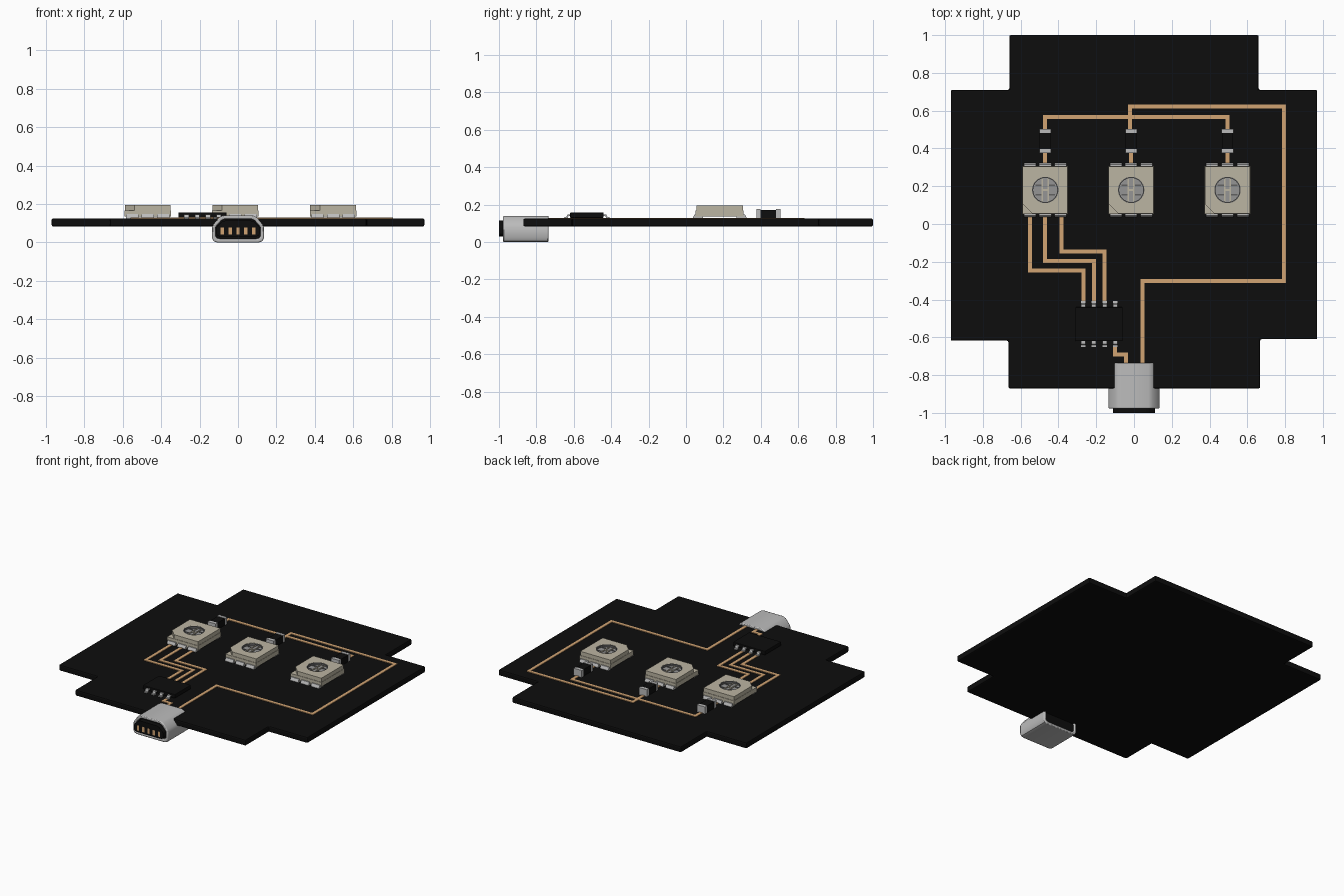
import bpy, bmesh, math
from mathutils import Vector

if "Cube" in bpy.data.objects:
    bpy.data.objects.remove(bpy.data.objects["Cube"])


def material(name, r, g, b):
    m = bpy.data.materials.new(name)
    m.diffuse_color = (r, g, b, 1)
    m.use_nodes = True
    m.node_tree.nodes["Principled BSDF"].inputs["Base Color"].default_value = m.diffuse_color
    return m


BLACK = material("black", 0.004, 0.004, 0.004)
COPPER = material("copper", 0.64, 0.37, 0.17)
BEIGE = material("beige", 0.5, 0.46, 0.36)
DARK = material("dark_grey", 0.12, 0.12, 0.12)
GREY = material("lens_grey", 0.3, 0.3, 0.3)
METAL = material("metal", 0.5, 0.5, 0.5)


def finish(name, bm, mat):
    bmesh.ops.recalc_face_normals(bm, faces=bm.faces)
    me = bpy.data.meshes.new(name)
    bm.to_mesh(me)
    bm.free()
    ob = bpy.data.objects.new(name, me)
    bpy.context.collection.objects.link(ob)
    if mat:
        me.materials.append(mat)
    return ob


def place(axis, p, d):
    return {"x": (d, p[0], p[1]), "y": (p[0], d, p[1]), "z": (p[0], p[1], d)}[axis]


def prism(name, pts, lo, hi, mat=None, axis="z", bevel=0.0, hole=None):
    """Extrude a profile along an axis; an equal-length hole makes a tube."""
    bm = bmesh.new()
    rings = [[bm.verts.new(place(axis, p, d)) for p in prof]
             for prof in ([pts, hole] if hole else [pts]) for d in (lo, hi)]
    n = len(pts)
    pairs = [(0, 1), (2, 3), (0, 2), (1, 3)] if hole else [(0, 1)]
    for a, b in pairs:
        for i in range(n):
            j = (i + 1) % n
            bm.faces.new((rings[a][i], rings[a][j], rings[b][j], rings[b][i]))
    if not hole:
        bm.faces.new(rings[0])
        bm.faces.new(rings[1])
    ob = finish(name, bm, mat)
    if bevel:
        mod = ob.modifiers.new("bevel", "BEVEL")
        mod.width, mod.segments = bevel, 2
        mod.limit_method, mod.angle_limit = "ANGLE", math.radians(50)
    return ob


def box(name, x0, x1, y0, y1, z0, z1, mat=None, bevel=0.0):
    return prism(name, [(x0, y0), (x1, y0), (x1, y1), (x0, y1)], z0, z1, mat, bevel=bevel)


def circle(cx, cy, r, n=32):
    return [(cx + r * math.cos(i * math.tau / n), cy + r * math.sin(i * math.tau / n)) for i in range(n)]


TOP = 0.125


# Right-angled copper track, mitred at its corners
def trace(pts, w=0.021):
    pts = [Vector(p) for p in pts]
    normals = [Vector((-(b - a).y, (b - a).x)).normalized() for a, b in zip(pts, pts[1:])]
    offs = [normals[0]] + [a + b for a, b in zip(normals, normals[1:])] + [normals[-1]]
    left = [p + o * w / 2 for p, o in zip(pts, offs)]
    right = [p - o * w / 2 for p, o in zip(pts, offs)]
    prism("copper_trace", left + right[::-1], TOP - 0.005, TOP + 0.004, COPPER)


# Circuit board, cross-shaped
prism("circuit_board", [
    (-0.665, -0.87), (0.668, -0.87), (0.668, -0.61), (0.97, -0.61), (0.97, 0.71), (0.66, 0.71),
    (0.66, 1.0), (-0.66, 1.0), (-0.66, 0.71), (-0.97, 0.71), (-0.97, -0.618), (-0.665, -0.618)],
    0.083, TOP, BLACK, bevel=0.008)

LED_X = (-0.47, -0.015, 0.495)
LED_Y = 0.18

# Tracks
for k, x in enumerate((-0.55, -0.47, -0.385)):
    y, xe = -0.245 + 0.05 * k, -0.268 + 0.056 * k
    trace([(x, 0.06), (x, y), (xe, y), (xe, -0.43)])
trace([(-0.1, -0.63), (-0.1, -0.69), (-0.043, -0.69), (-0.043, -0.76)])
trace([(0.045, -0.76), (0.045, -0.303), (0.795, -0.303), (0.795, 0.622), (-0.02, 0.622), (-0.02, 0.49)])
trace([(-0.47, 0.49), (-0.47, 0.567), (0.495, 0.567), (0.495, 0.49)])
for x in LED_X:
    trace([(x, 0.29), (x, 0.385)])


# Surface-mount light with notched cover, round lens and six leads
def led(cx, cy):
    h, v, c = 0.121, 0.128, 0.05
    box("led_base", cx - h, cx + h, cy - v, cy + v, 0.135, 0.167, BEIGE)
    h, v = h - 0.002, v - 0.003
    cover = prism("led_cover", [
        (cx - h + c, cy - v), (cx + h, cy - v), (cx + h, cy + v), (cx - h, cy + v), (cx - h, cy - v + c)],
        0.167, 0.195, BEIGE)
    cutter = prism("lens_cutter", circle(cx, cy, 0.07), 0.178, 0.22)
    mod = cover.modifiers.new("lens_hole", "BOOLEAN")
    mod.object, mod.solver = cutter, "EXACT"
    bpy.context.view_layer.objects.active = cover
    bpy.ops.object.modifier_apply(modifier=mod.name)
    bpy.data.objects.remove(cutter)
    # lens floor, rim and frame bars
    prism("lens_floor", circle(cx, cy, 0.066), 0.17, 0.181, GREY)
    prism("lens_rim", circle(cx, cy, 0.0705), 0.176, 0.194, DARK, hole=circle(cx, cy, 0.064))
    for s in (-1, 1):
        box("lens_bar", cx + s * 0.015 - 0.004, cx + s * 0.015 + 0.004, cy - 0.06, cy + 0.06,
            0.178, 0.186, BEIGE)
        for t in (-1, 1):
            box("lens_bar", *sorted((cx + s * 0.015, cx + s * 0.052)),
                cy + t * 0.026 - 0.004, cy + t * 0.026 + 0.004, 0.178, 0.185, DARK)
    box("lens_crossbar", cx - 0.015, cx + 0.015, cy - 0.005, cy + 0.005, 0.178, 0.186, BEIGE)
    # leads
    for s in (-1, 1):
        prof = [(cy + s * a, z) for a, z in
                ((0.09, 0.125), (0.143, 0.125), (0.143, 0.131), (0.135, 0.147), (0.125, 0.147), (0.09, 0.136))]
        for dx in (-0.081, 0, 0.081):
            prism("led_lead", prof, cx + dx - 0.032, cx + dx + 0.032, METAL, "x")


# Chip resistor with metal end caps
def resistor(cx):
    box("resistor_body", cx - 0.029, cx + 0.029, 0.395, 0.488, TOP, 0.172, BLACK)
    for y in (0.376, 0.482):
        box("resistor_cap", cx - 0.031, cx + 0.031, y, y + 0.022, TOP, 0.175, METAL)


for x in LED_X:
    led(x, LED_Y)
    resistor(x)

# Driver chip with gull-wing pins
box("chip_body", -0.31, -0.06, -0.62, -0.44, 0.129, 0.157, BLACK, bevel=0.004)
for k in range(4):
    x = -0.268 + 0.056 * k
    for s in (-1, 1):
        prof = [(-0.53 + s * a, z) for a, z in
                ((0.08, 0.146), (0.104, 0.146), (0.11, 0.133), (0.122, 0.132), (0.122, 0.125),
                 (0.104, 0.125), (0.098, 0.139), (0.08, 0.139))]
        prism("chip_pin", prof, x - 0.012, x + 0.012, METAL, "x")

# Socket: metal shell, dark insert, copper contacts
half = [(0.108, 0.0), (0.126, 0.006), (0.135, 0.022), (0.135, 0.078), (0.128, 0.094),
        (0.098, 0.131), (0.077, 0.14)]
outer = half + [(-x, z) for x, z in reversed(half)]
inner = [(x * 0.87, 0.07 + (z - 0.07) * 0.74) for x, z in outer]
shell = prism("socket_shell", outer, -0.978, -0.735, METAL, "y", bevel=0.006, hole=inner)
prism("socket_insert", [(x * 0.83, 0.072 + (z - 0.07) * 0.6) for x, z in outer],
      -1.0, -0.75, BLACK, "y")
prism("socket_filler", inner, -0.965, -0.745, BLACK, "y")
for k in range(-2, 3):
    box("socket_contact", k * 0.041 - 0.009, k * 0.041 + 0.009, -1.001, -0.97, 0.042, 0.078, COPPER)

bpy.ops.object.select_all(action="DESELECT")
shell.select_set(True)
bpy.context.view_layer.objects.active = shell
bpy.ops.object.shade_smooth_by_angle(angle=math.radians(35))
